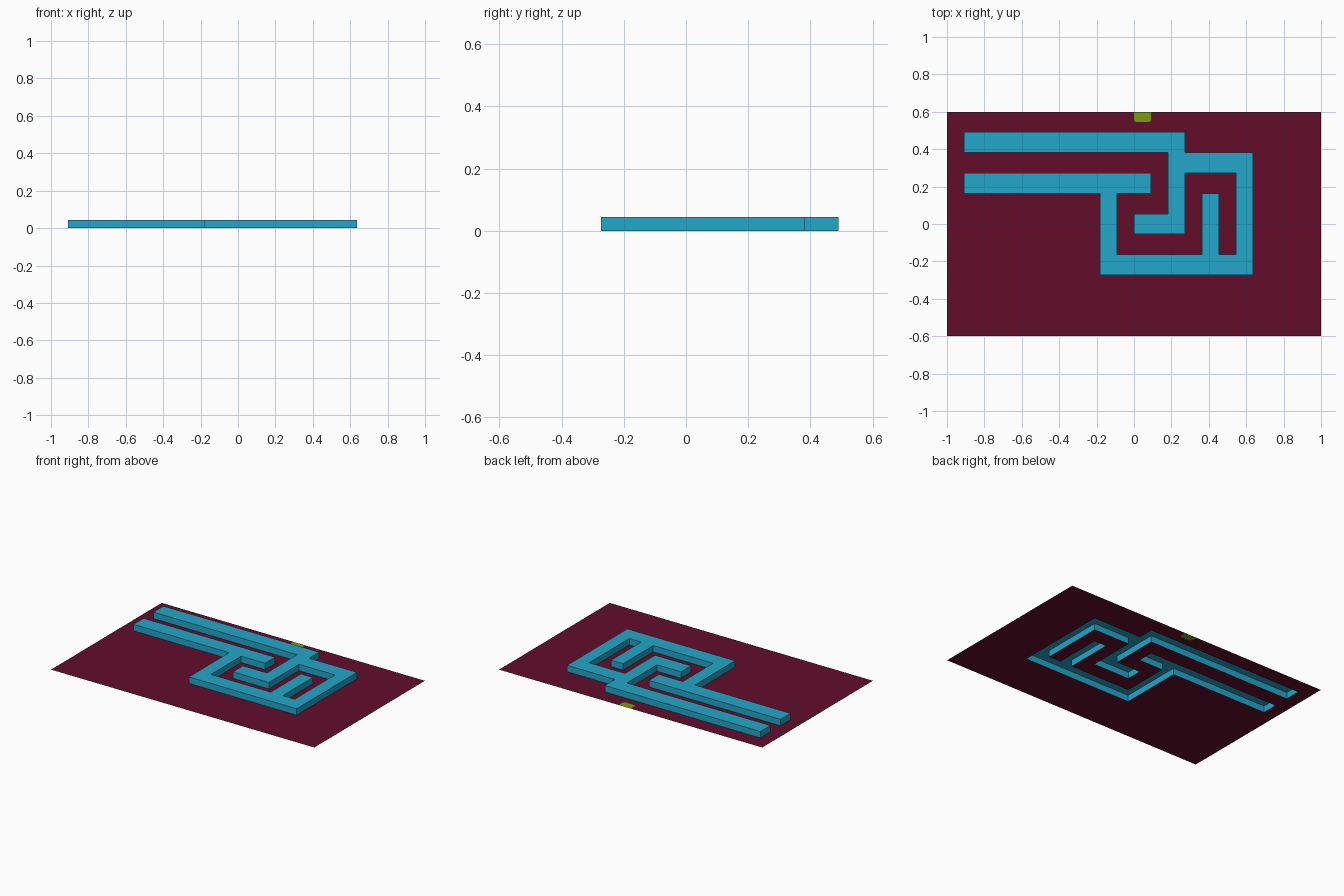
import bpy, bmesh

if "Cube" in bpy.data.objects:
    bpy.data.objects.remove(bpy.data.objects["Cube"])

COLS, ROWS = 22, 11
DX, DY, H = 2 / COLS, 1.2 / ROWS, 0.044


def material(name, rgb):
    m = bpy.data.materials.new(name)
    m.diffuse_color = (*rgb, 1)
    m.use_nodes = True
    m.node_tree.nodes["Principled BSDF"].inputs["Base Color"].default_value = m.diffuse_color
    return m


def px(i):
    return -1 + i * DX


def py(j):
    return -0.6 + j * DY


def make(name, polys, mat):
    bm = bmesh.new()
    for p in polys:
        bm.faces.new([bm.verts.new(v) for v in p])
    bmesh.ops.remove_doubles(bm, verts=bm.verts, dist=1e-5)
    me = bpy.data.meshes.new(name)
    bm.to_mesh(me)
    bm.free()
    me.materials.append(mat)
    bpy.context.collection.objects.link(bpy.data.objects.new(name, me))


# Wall runs on the tile grid: first column, last column, first row, last row
runs = [(1, 13, 9, 9), (1, 11, 7, 7), (9, 9, 3, 7), (9, 17, 3, 3), (17, 17, 3, 8),
        (13, 17, 8, 8), (13, 13, 5, 9), (11, 13, 5, 5), (15, 15, 3, 6)]
walls = {(i, j) for a, b, c, d in runs for i in range(a, b + 1) for j in range(c, d + 1)}
marker_cell = (11, 10)


def tile(i, j, z):
    return [(px(i), py(j), z), (px(i + 1), py(j), z),
            (px(i + 1), py(j + 1), z), (px(i), py(j + 1), z)]


# Floor tiles, left open under the hollow walls
floor = [tile(i, j, 0) for i in range(COLS) for j in range(ROWS)
         if (i, j) not in walls and (i, j) != marker_cell]

# Marker: half tile at the back edge with clipped corners, set flush in the floor
x0, x1, y0, y1 = 0, DX, py(10), 0.6
ym, c = y0 + DY / 2, 0.009
notch = [(x1, ym + c, 0), (x1 - c, ym, 0), (x0 + c, ym, 0), (x0, ym + c, 0)]
floor.append([(x0, y0, 0), (x1, y0, 0)] + notch)
marker = [[(x1, y1, 0), (x0, y1, 0)] + notch[::-1]]

# Wall tops, plus sides wherever a wall tile meets the floor
shell = []
for i, j in walls:
    top = tile(i, j, H)
    shell.append(top)
    for k, (di, dj) in enumerate([(0, -1), (1, 0), (0, 1), (-1, 0)]):
        if (i + di, j + dj) not in walls:
            a, b = top[k], top[(k + 1) % 4]
            shell.append([(a[0], a[1], 0), (b[0], b[1], 0), b, a])

make("floor", floor, material("maroon", (0.122, 0.004, 0.024)))
make("exit_marker", marker, material("olive green", (0.195, 0.34, 0.005)))
make("maze_walls", shell, material("cyan blue", (0.017, 0.385, 0.578)))
